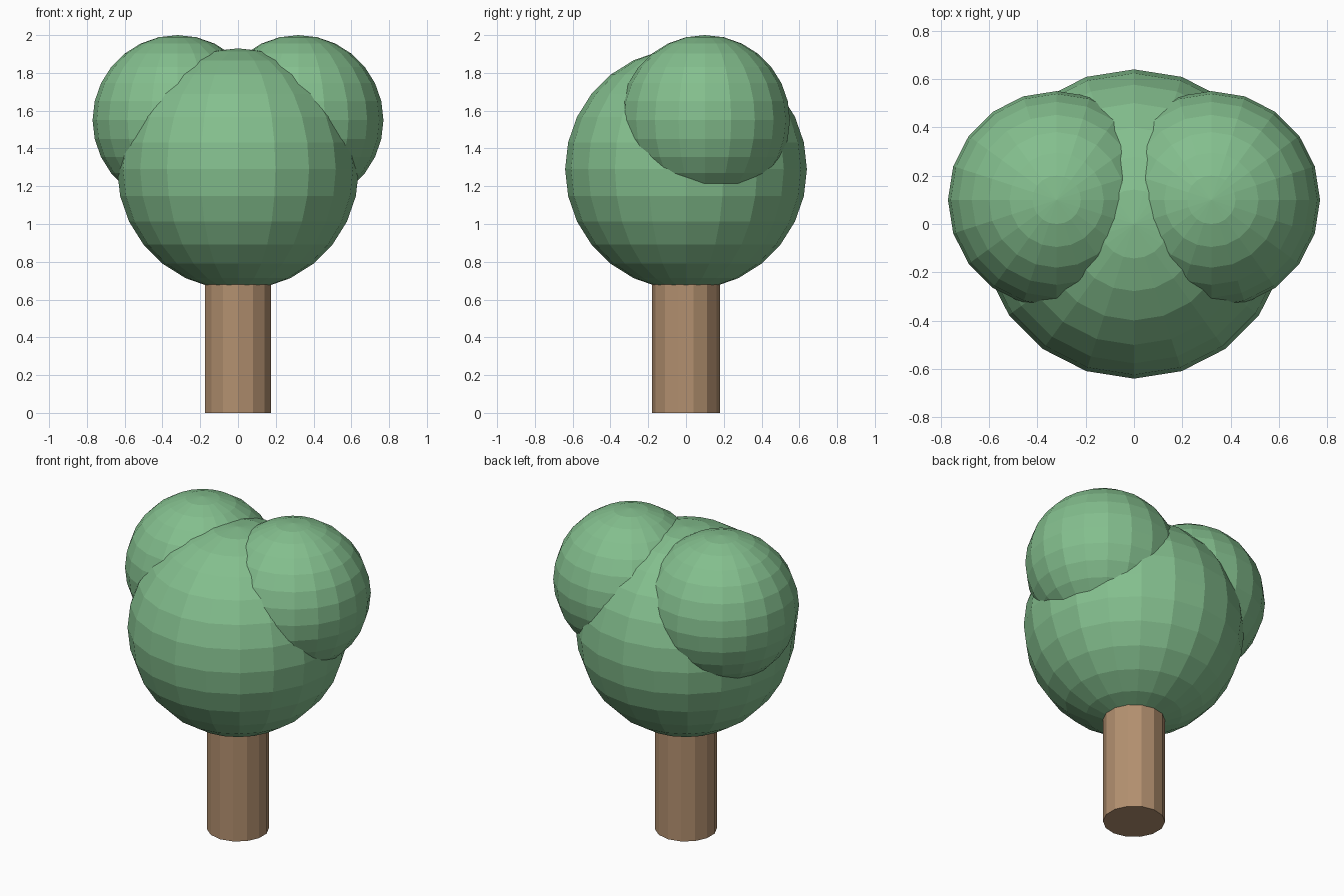
import bpy

if "Cube" in bpy.data.objects:
    bpy.data.objects.remove(bpy.data.objects["Cube"])


def material(name, color):
    mat = bpy.data.materials.new(name)
    mat.diffuse_color = color
    mat.use_nodes = True
    mat.node_tree.nodes["Principled BSDF"].inputs["Base Color"].default_value = mat.diffuse_color
    return mat


def finish(name, mat):
    obj = bpy.context.object
    obj.name = name
    obj.data.materials.append(mat)
    bpy.ops.object.shade_flat()
    return obj


def foliage(name, radius, location):
    bpy.ops.mesh.primitive_uv_sphere_add(
        segments=20, ring_count=14, radius=radius, location=location)
    return finish(name, leaf)


leaf = material("leaf_green", (0.23, 0.52, 0.27, 1))
bark = material("bark_brown", (0.45, 0.28, 0.16, 1))

# Trunk, running up into the crown
TRUNK_HEIGHT = 0.8
bpy.ops.mesh.primitive_cylinder_add(
    vertices=14, radius=0.18, depth=TRUNK_HEIGHT, location=(0, 0, TRUNK_HEIGHT / 2))
finish("trunk", bark)

# Main crown
foliage("crown", 0.64, (0, 0, 1.29))

# Two smaller foliage clumps, mirrored left and right
for side, sign in (("left", -1), ("right", 1)):
    foliage(f"crown_clump_{side}", 0.45, (sign * 0.32, 0.1, 1.55))
